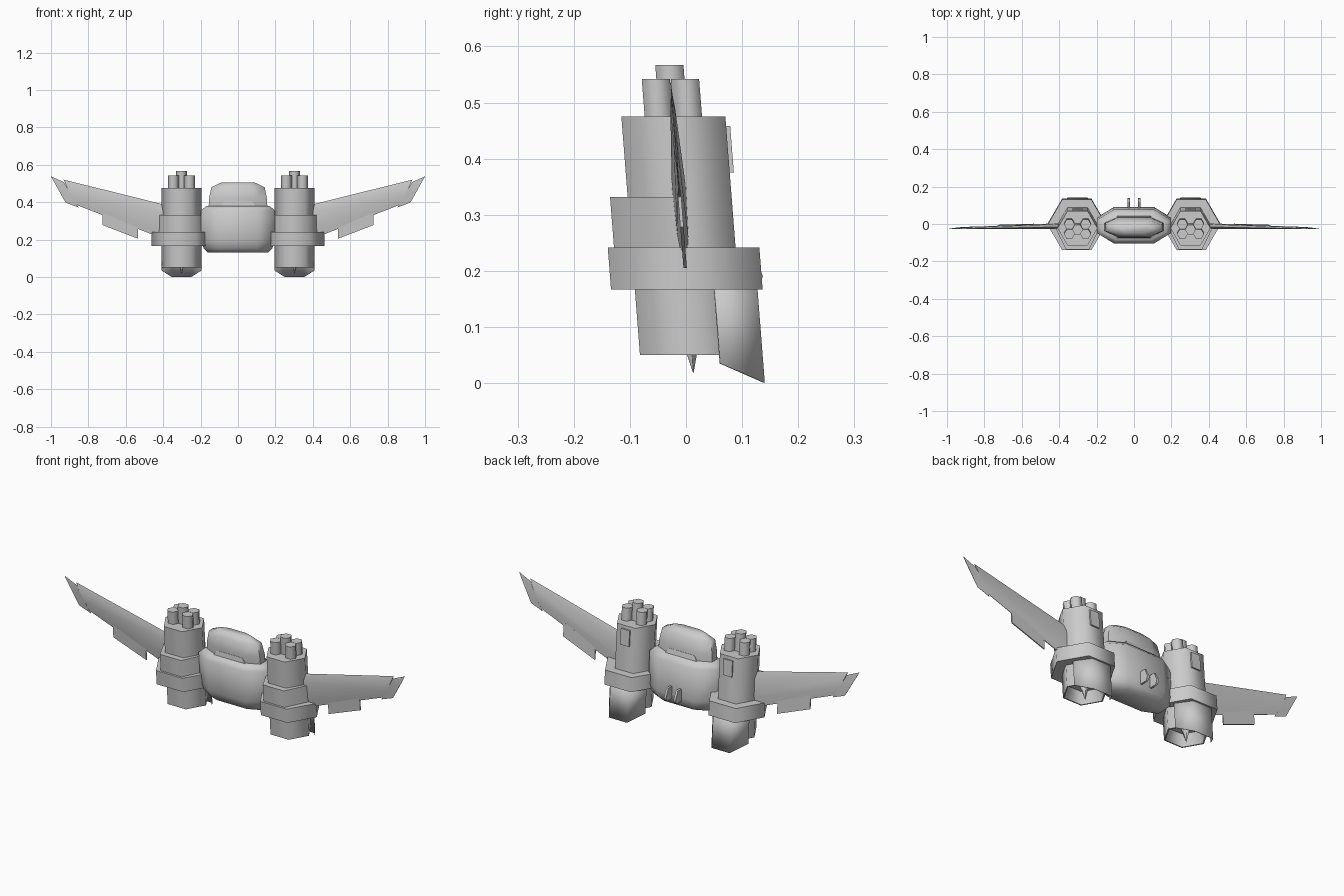
import bpy, bmesh, math

if "Cube" in bpy.data.objects:
    bpy.data.objects.remove(bpy.data.objects["Cube"])

EX = 0.302  # engine axis distance from the centre


def build(name, verts, faces, mirror=True, angle=65, thick=0):
    # the whole craft leans forward slightly: shear y with height
    verts = [(x, y - 0.078 * (z - 0.186), z) for x, y, z in verts]
    me = bpy.data.meshes.new(name)
    me.from_pydata(verts, [], faces)
    bm = bmesh.new()
    bm.from_mesh(me)
    bmesh.ops.recalc_face_normals(bm, faces=bm.faces)
    bm.to_mesh(me)
    bm.free()
    ob = bpy.data.objects.new(name, me)
    bpy.context.collection.objects.link(ob)
    bpy.ops.object.select_all(action='DESELECT')
    ob.select_set(True)
    bpy.context.view_layer.objects.active = ob
    bpy.ops.object.shade_smooth_by_angle(angle=math.radians(angle))
    if thick:
        s = ob.modifiers.new("Shell", 'SOLIDIFY')
        s.thickness = thick
    if mirror:
        ob.modifiers.new("Mirror", 'MIRROR')
    return ob


def loft(name, rings, closed=True, **kw):
    n = len(rings[0])
    verts = [p for r in rings for p in r]
    faces = []
    for k in range(len(rings) - 1):
        for i in range(n if closed else n - 1):
            j = (i + 1) % n
            faces.append((k * n + i, k * n + j, (k + 1) * n + j, (k + 1) * n + i))
    if closed:
        faces += [tuple(range(n)), tuple(range((len(rings) - 1) * n, len(rings) * n))]
    return build(name, verts, faces, **kw)


def hexa(r, z, cx=EX, cy=0.0):
    return [(cx + r * math.cos(i * math.pi / 3), cy + r * math.sin(i * math.pi / 3), z)
            for i in range(6)]


def octa(a, d, z):
    b, c = a * 0.55, d * 0.4
    return [(a, c, z), (b, d, z), (-b, d, z), (-a, c, z),
            (-a, -c, z), (-b, -d, z), (b, -d, z), (a, -c, z)]


def rect(cx, hx, y0, y1, z):
    return [(cx - hx, y0, z), (cx + hx, y0, z), (cx + hx, y1, z), (cx - hx, y1, z)]


# engine body with hollow nozzle underneath
loft("engine_body", [hexa(0.107, 0.475), hexa(0.107, 0.05), hexa(0.1, 0.05), hexa(0.08, 0.11)])
# ring around the engine
loft("engine_ring", [hexa(0.156, 0.167, EX + 0.004), hexa(0.156, 0.242, EX + 0.004)])
# front half collar above the ring
loft("engine_collar", [[(EX - 0.123, 0, z), (EX - 0.062, -0.124, z),
                        (EX + 0.062, -0.124, z), (EX + 0.123, 0, z)] for z in (0.2, 0.332)])
# rear hood around the nozzle, cut at a slant
hood = [(-0.107, 0.05), (-0.0535, 0.126), (0.0535, 0.126), (0.107, 0.05)]
loft("nozzle_hood", [[(EX + x, y, 0.2) for x, y in hood],
                     [(EX + x, y, 0.035 if y < 0.1 else 0.001) for x, y in hood]],
     closed=False, thick=0.003)
# exhaust spike
loft("exhaust_spike", [hexa(0.028, 0.112), hexa(0.0005, 0.018)])
# panel on the back of the engine
loft("engine_back_panel", [rect(EX, 0.026, 0.08, 0.1, 0.375), rect(EX, 0.026, 0.08, 0.1, 0.458)])
# cluster of hexagonal barrels
for i, (dx, dy, top) in enumerate([(0, 0, 0.567), (0.0435, 0.026, 0.542), (0.0435, -0.026, 0.542),
                                   (-0.0435, 0.026, 0.542), (-0.0435, -0.026, 0.542)]):
    loft(f"barrel_{i + 1}", [hexa(0.029, 0.46, EX + dx, dy), hexa(0.029, top, EX + dx, dy)])

# fuselage, canopy and sill
loft("fuselage", [octa(0.16, 0.055, 0.13), octa(0.183, 0.078, 0.153), octa(0.197, 0.09, 0.19),
                  octa(0.197, 0.09, 0.355), octa(0.17, 0.068, 0.38)], mirror=False)
loft("canopy", [octa(0.157, 0.052, 0.375), octa(0.155, 0.053, 0.42),
                octa(0.143, 0.043, 0.48), octa(0.09, 0.022, 0.505)], mirror=False)
loft("canopy_sill", [rect(0, 0.095, -0.06, 0.06, 0.375), rect(0, 0.075, -0.054, 0.054, 0.405)],
     mirror=False)
# pair of small fins on the back of the fuselage
loft("rear_fin", [rect(0.028, 0.005, 0.08, 0.125, 0.17), rect(0.028, 0.007, 0.08, 0.138, 0.19),
                  rect(0.028, 0.005, 0.08, 0.12, 0.236)])


def section(le, te, t):
    # wing section: leading edge on top, trailing edge below
    def at(f, y):
        return (le[0] + f * (te[0] - le[0]), y, le[1] + f * (te[1] - le[1]))
    return [at(0, 0), at(0.2, -t), at(0.7, -t * 0.8), at(1, -t * 0.2),
            at(1, t * 0.2), at(0.7, t * 0.8), at(0.2, t)]


# wing, wing tip and flap
loft("wing", [section((0.36, 0.378), (0.37, 0.193), 0.013), section((0.933, 0.521), (0.87, 0.388), 0.004)])
loft("wing_tip", [section((0.93, 0.507), (0.853, 0.372), 0.004),
                  section((1.0, 0.538), (0.922, 0.398), 0.001)])
loft("flap", [[(x, y, z) for y in (-0.003, 0.003) for z in ((z0, z1) if y < 0 else (z1, z0))]
              for x, z0, z1 in ((0.535, 0.275, 0.205), (0.725, 0.35, 0.278))])
